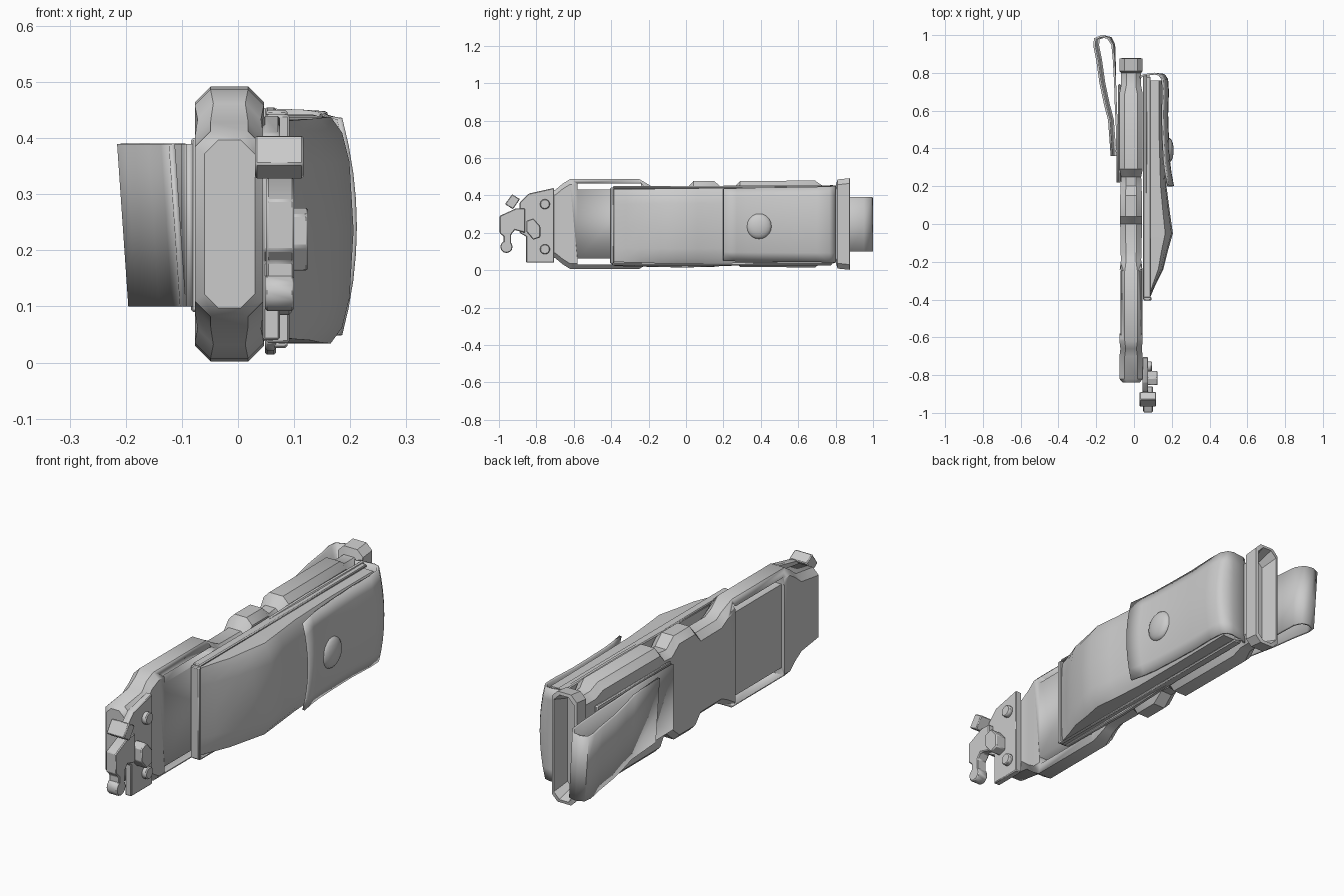
import bpy, bmesh, math
from mathutils import Vector, Matrix

if "Cube" in bpy.data.objects:
    bpy.data.objects.remove(bpy.data.objects["Cube"])

GREY = bpy.data.materials.new("grey")
GREY.diffuse_color = (0.6, 0.6, 0.6, 1)
GREY.use_nodes = True
GREY.node_tree.nodes["Principled BSDF"].inputs["Base Color"].default_value = GREY.diffuse_color
ZC = 0.247


def finish(name, bm, angle=35):
    bmesh.ops.recalc_face_normals(bm, faces=bm.faces)
    me = bpy.data.meshes.new(name)
    bm.to_mesh(me)
    bm.free()
    me.materials.append(GREY)
    ob = bpy.data.objects.new(name, me)
    bpy.context.collection.objects.link(ob)
    bpy.ops.object.select_all(action='DESELECT')
    ob.select_set(True)
    bpy.context.view_layer.objects.active = ob
    bpy.ops.object.shade_smooth_by_angle(angle=math.radians(angle))
    return ob


def loft(name, rings, angle=35):
    """Closed skin through rings of equal length, capped at both ends."""
    bm = bmesh.new()
    vs = [[bm.verts.new(p) for p in r] for r in rings]
    n = len(rings[0])
    for a, b in zip(vs, vs[1:]):
        for i in range(n):
            j = (i + 1) % n
            bm.faces.new((a[i], a[j], b[j], b[i]))
    bm.faces.new(vs[0])
    bm.faces.new(vs[-1])
    return finish(name, bm, angle)


def plate(name, pts, x0, x1, bevel=0.004):
    """Outline in (y, z) extruded along x."""
    ob = loft(name, [[(x, y, z) for y, z in pts] for x in (x0, x1)])
    if bevel:
        m = ob.modifiers.new("bevel", 'BEVEL')
        m.width, m.segments = bevel, 1
    return ob


def disc(cy, cz, r, n, turn=0.0, stretch=1.0):
    out = []
    for i in range(n):
        a = 2 * math.pi * i / n
        p = Matrix.Rotation(turn, 2) @ Vector((r * math.cos(a), r * stretch * math.sin(a)))
        out.append((cy + p.x, cz + p.y))
    return out


def rect(y0, y1, z0, z1):
    return [(y0, z0), (y1, z0), (y1, z1), (y0, z1)]


# main body: stepped chamfered sections (y, half height, x min, x max)
def section(y, h, x0, x1):
    c = min(0.028, (x1 - x0) * 0.28)
    return [(x0 + c, y, ZC - h), (x1 - c, y, ZC - h), (x1, y, ZC - h + c), (x1, y, ZC + h - c),
            (x1 - c, y, ZC + h), (x0 + c, y, ZC + h), (x0, y, ZC + h - c), (x0, y, ZC - h + c)]


L, R = -0.077, 0.046
body = loft("body", [section(*s) for s in (
    (-0.84, 0.150, -0.06, 0.03), (-0.82, 0.165, L, R), (-0.70, 0.182, L, R),
    (-0.66, 0.215, L + .005, R - .005), (-0.62, 0.240, L, R), (-0.25, 0.240, L, R),
    (-0.19, 0.205, L + .008, R - .008), (-0.15, 0.185, L + .006, R - .006),
    (0.00, 0.185, L + .004, R - .004), (0.04, 0.230, L + .004, R - .004),
    (0.15, 0.230, L + .004, R - .004), (0.20, 0.187, L + .006, R - .006),
    (0.25, 0.190, L + .008, R - .008), (0.29, 0.230, L, R), (0.69, 0.232, L, R),
    (0.73, 0.205, L + .008, R - .008), (0.80, 0.205, L + .008, R - .008),
    (0.81, 0.238, L, R), (0.875, 0.245, L, R), (0.878, 0.232, L + .012, R - .012),
    (0.80, 0.205, L + .025, R - .025))])

# slots and shallow side panel cut from the body
cutters = [plate("slot_cutter", rect(-0.58, -0.24, z, z + 0.032), -0.2, 0.2, 0) for z in (0.03, 0.432)]
cutters.append(plate("panel_cutter", rect(-0.58, -0.24, 0.062, 0.432), -0.2, L + 0.014, 0))
for c in cutters:
    c.hide_render = True
    c.hide_viewport = True
    m = body.modifiers.new("cut", 'BOOLEAN')
    m.operation, m.solver, m.object = 'DIFFERENCE', 'EXACT', c

# pouch backing board with a projecting hem
plate("pouch_back", [(-0.40, 0.035), (-0.38, 0.022), (0.0, 0.014), (0.4, 0.03), (0.79, 0.035),
                     (0.79, 0.452), (0.4, 0.455), (0.0, 0.448), (-0.40, 0.442)], 0.048, 0.068)

# bulging pouch: depth along y, rounded across z
PROFILE = [(0.0, None), (0.0, 0.72), (0.07, 0.86), (0.2, 0.95), (0.5, 1.0),
           (0.8, 0.95), (0.93, 0.86), (1.0, 0.72), (1.0, None)]
rings = []
for y, x, lo, hi in ((-0.39, 0.085, 0.045, 0.43), (-0.32, 0.115, 0.042, 0.432), (-0.24, 0.155, 0.04, 0.434),
                     (-0.14, 0.18, 0.036, 0.436), (-0.05, 0.206, 0.034, 0.438), (0.06, 0.19, 0.034, 0.438),
                     (0.2, 0.172, 0.036, 0.44), (0.45, 0.162, 0.042, 0.442), (0.76, 0.16, 0.046, 0.44)):
    rings.append([(0.06 if f is None else 0.06 + (x - 0.06) * f, y, lo + (hi - lo) * t)
                  for t, f in PROFILE])
loft("pouch", rings, 40)

# raised hem along the pouch mouth end and edges
plate("pouch_end_hem", rect(-0.405, -0.385, 0.035, 0.442), 0.05, 0.092)
for z in (0.026, 0.438):
    plate("pouch_side_hem", rect(-0.39, 0.78, z, z + 0.012), 0.05, 0.088)


def strap(name, path, thick, span, shift, cols=8):
    """Thin sheet following an (x, y) path; span gives z limits, shift bends it in x."""
    bm = bmesh.new()
    grid = []
    for k, (x, y) in enumerate(path):
        lo, hi = span(k / (len(path) - 1))
        grid.append([bm.verts.new((x + shift(j / cols, y, k), y, lo + (hi - lo) * j / cols))
                     for j in range(cols + 1)])
    for a, b in zip(grid, grid[1:]):
        for j in range(cols):
            bm.faces.new((a[j], a[j + 1], b[j + 1], b[j]))
    ob = finish(name, bm, 50)
    m = ob.modifiers.new("thickness", 'SOLIDIFY')
    m.thickness, m.offset = thick, 0
    return ob


# closing flap wrapping over the pouch end
strap("flap", [(0.03, 0.775), (0.05, 0.788), (0.11, 0.796), (0.155, 0.79), (0.172, 0.765), (0.176, 0.70),
               (0.172, 0.58), (0.176, 0.45), (0.182, 0.33), (0.19, 0.27), (0.203, 0.20)], 0.01,
      lambda t: (0.038 + 0.012 * t, 0.455 - 0.02 * t),
      lambda u, y, k: 0.0 if k < 3 else 0.004 - 0.026 * (2 * u - 1) ** 2)

# domed snap button
bm = bmesh.new()
bmesh.ops.create_uvsphere(bm, u_segments=20, v_segments=10, radius=1)
bmesh.ops.transform(bm, verts=bm.verts, matrix=Matrix.Translation((0.182, 0.39, 0.235)) @
                    Matrix.Diagonal((0.028, 0.068, 0.068, 1)))
finish("button", bm)

# looped belt clip, leaning slightly outward toward the top
strap("belt_clip", [(-0.086, 0.22), (-0.09, 0.50), (-0.096, 0.62), (-0.10, 0.75), (-0.105, 0.88),
                    (-0.11, 0.95), (-0.13, 0.985), (-0.165, 0.993), (-0.197, 0.98), (-0.2, 0.945),
                    (-0.185, 0.87), (-0.168, 0.75), (-0.145, 0.64), (-0.122, 0.55), (-0.108, 0.36)],
      0.011, lambda t: (0.10, 0.39), lambda u, y, k: -0.02 * (u - 0.5) * min(1, max(0, (k - 3) / 4)), 2)
plate("clip_base", rect(0.22, 0.74, 0.09, 0.40), -0.084, -0.07)

# bracket with hook
plate("bracket", [(-0.705, 0.04), (-0.705, 0.44), (-0.84, 0.41), (-0.89, 0.36), (-0.89, 0.20),
                  (-0.855, 0.18), (-0.855, 0.04)], 0.044, 0.075)
plate("hook_arm", [(-0.86, 0.20), (-0.86, 0.33), (-0.91, 0.33), (-0.997, 0.29), (-0.997, 0.20),
                   (-0.975, 0.18), (-0.975, 0.12), (-0.935, 0.12), (-0.935, 0.19), (-0.915, 0.215)],
      0.05, 0.1)
plate("hook_tip", disc(-0.96, 0.125, 0.033, 12), 0.048, 0.1)
plate("hook_block", [(-0.968, 0.353), (-0.925, 0.326), (-0.888, 0.38), (-0.93, 0.406)], 0.03, 0.117)
plate("hex_nut", disc(-0.816, 0.22, 0.04, 6, 0.35, 1.55), 0.07, 0.125)
for z in (0.112, 0.353):
    plate("bolt", disc(-0.754, z, 0.027, 12), 0.07, 0.095)
